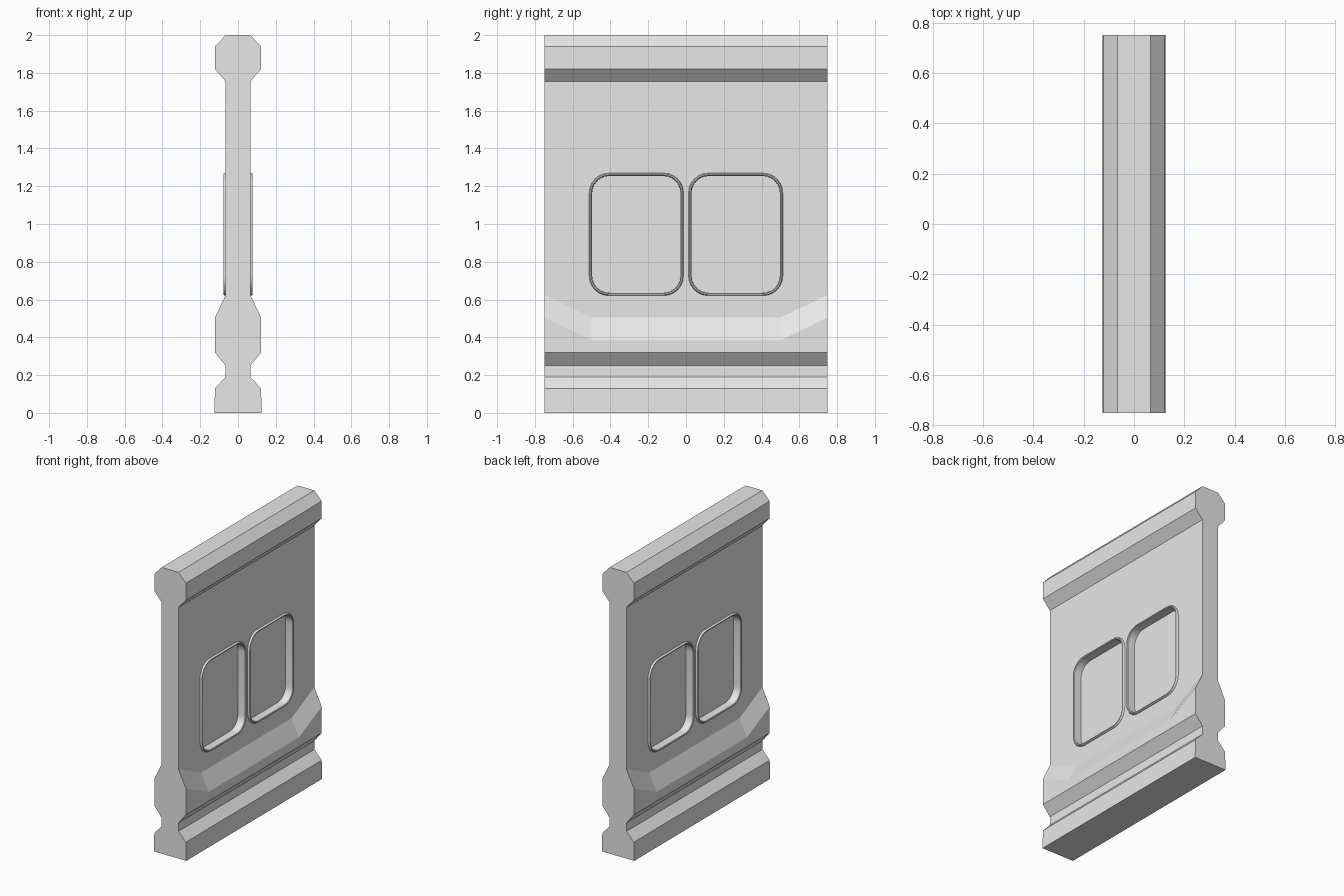
import bpy
import bmesh
from math import cos, sin, pi, radians

cube = bpy.data.objects.get("Cube")
if cube:
    bpy.data.objects.remove(cube, do_unlink=True)

grey = bpy.data.materials.new("light grey")
grey.use_nodes = True
colour = (0.8, 0.8, 0.8, 1)
grey.diffuse_color = colour
grey.node_tree.nodes["Principled BSDF"].inputs["Base Color"].default_value = colour


def loft(name, loops, capped=True, closed=False):
    """Skin a list of equal-length point loops."""
    bm = bmesh.new()
    rings = [[bm.verts.new(p) for p in loop] for loop in loops]
    pairs = list(zip(rings, rings[1:]))
    if closed:
        pairs.append((rings[-1], rings[0]))
    n = len(rings[0])
    for a, b in pairs:
        for i in range(n):
            j = (i + 1) % n
            bm.faces.new((a[i], a[j], b[j], b[i]))
    if capped:
        bm.faces.new(rings[0])
        bm.faces.new(rings[-1])
    bmesh.ops.recalc_face_normals(bm, faces=bm.faces)
    mesh = bpy.data.meshes.new(name)
    bm.to_mesh(mesh)
    bm.free()
    mesh.materials.append(grey)
    obj = bpy.data.objects.new(name, mesh)
    bpy.context.collection.objects.link(obj)
    return obj


def rounded_rect(x, cy, cz, half_y, half_z, radius, steps=6):
    """Rounded rectangle lying in a plane of constant x."""
    points = []
    for q, (sy, sz) in enumerate(((1, 1), (-1, 1), (-1, -1), (1, -1))):
        for k in range(steps + 1):
            a = (q + k / steps) * pi / 2
            points.append((x, cy + sy * (half_y - radius) + radius * cos(a),
                           cz + sz * (half_z - radius) + radius * sin(a)))
    return points


THIN, WIDE = 0.065, 0.122


def section(y, drop):
    """Wall cross-section; drop lowers the shoulder of the lower moulding."""
    half = [(0.125, 0), (WIDE, 0.13), (THIN, 0.19), (THIN, 0.25),
            (WIDE, 0.32), (WIDE, 0.505 - drop), (THIN, 0.625 - drop),
            (THIN, 1.755), (WIDE, 1.82), (WIDE, 1.94), (THIN, 2)]
    outline = half + [(-x, z) for x, z in reversed(half)]
    return [(x, y, z) for x, z in outline]


# Wall with top rail, lower moulding and foot
wall = loft("wall", [section(-0.75, 0), section(-0.5, 0.12),
                     section(0.5, 0.12), section(0.75, 0)])

# Two recessed panels with raised rims on each broad side
CZ, HY, HZ, R = 0.945, 0.25, 0.325, 0.105
PANE, RIM = 0.02, 0.078
for side, side_name in ((1, "left"), (-1, "right")):
    for cy, end_name in ((-0.263, "front"), (0.263, "back")):
        def outline(x, inset):
            return rounded_rect(side * x, cy, CZ, HY - inset, HZ - inset, R - inset)

        cutter = loft("recess_cutter", [outline(PANE, 0.012), outline(0.1, 0.012)])
        cutter.hide_render = True
        cut = wall.modifiers.new("recess", "BOOLEAN")
        cut.operation = "DIFFERENCE"
        cut.solver = "EXACT"
        cut.object = cutter
        bpy.context.view_layer.objects.active = wall
        bpy.ops.object.modifier_apply(modifier=cut.name)
        bpy.data.objects.remove(cutter, do_unlink=True)

        rim = loft(f"{side_name}_{end_name}_panel_rim",
                   [outline(THIN - 0.005, 0), outline(RIM - 0.006, 0.001),
                    outline(RIM, 0.005), outline(RIM, 0.011),
                    outline(RIM - 0.004, 0.015), outline(PANE - 0.002, 0.016)],
                   capped=False)
        bpy.ops.object.select_all(action="DESELECT")
        rim.select_set(True)
        bpy.context.view_layer.objects.active = rim
        bpy.ops.object.shade_smooth_by_angle(angle=radians(30))
        rim.select_set(False)
